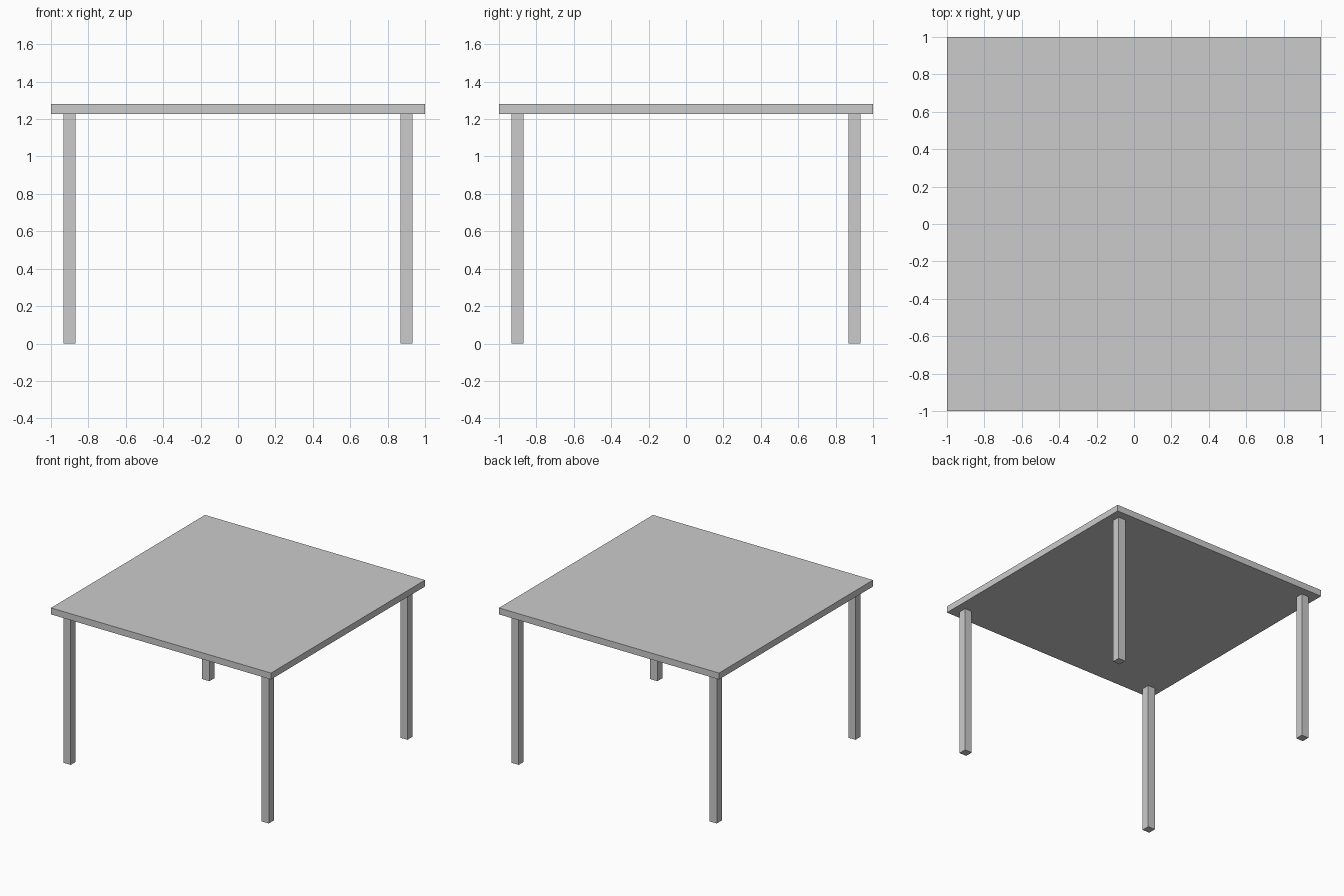
import bpy

if "Cube" in bpy.data.objects:
    bpy.data.objects.remove(bpy.data.objects["Cube"])

TOP_Z = 1.28       # upper surface of the table
UNDER_Z = 1.227    # underside of the table top
LEG_W = 0.065
LEG_POS = 0.9


def box(name, x, y, z0, z1, width, depth):
    """Add a box standing from z0 to z1, centred on x, y."""
    bpy.ops.mesh.primitive_cube_add(size=1, location=(x, y, (z0 + z1) / 2))
    obj = bpy.context.object
    obj.name = name
    obj.scale = (width, depth, z1 - z0)
    bpy.ops.object.transform_apply(location=False, rotation=False, scale=True)
    return obj


# Square table top
box("table_top", 0, 0, UNDER_Z, TOP_Z, 2, 2)

# Four square legs, set in from the corners
for side_y, y in (("front", -LEG_POS), ("back", LEG_POS)):
    for side_x, x in (("left", -LEG_POS), ("right", LEG_POS)):
        box(f"{side_y}_{side_x}_leg", x, y, 0, UNDER_Z, LEG_W, LEG_W)
